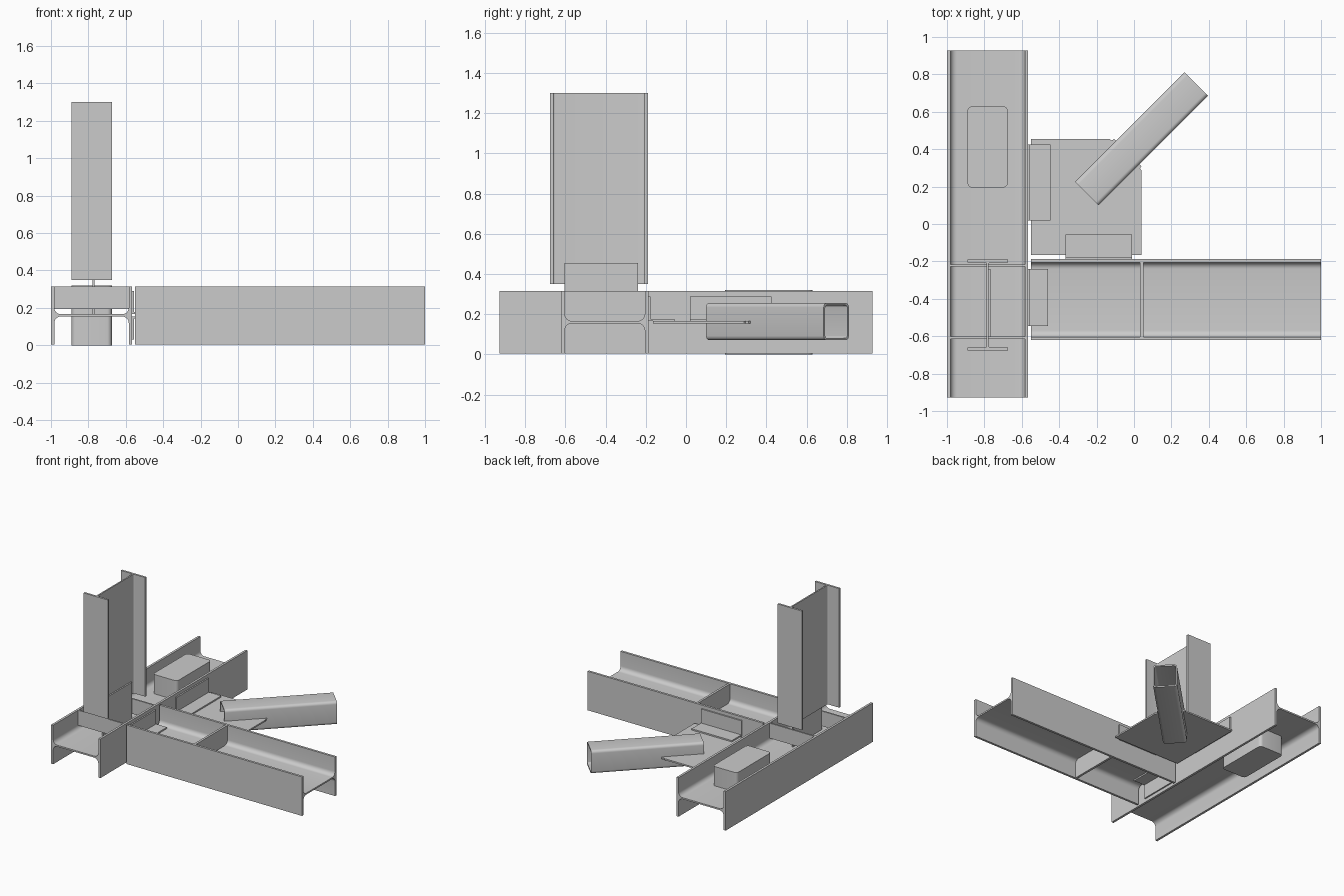
import bpy, bmesh
from math import sin, cos, pi, radians
from mathutils import Vector, Matrix

if "Cube" in bpy.data.objects:
    bpy.data.objects.remove(bpy.data.objects["Cube"])


def finish(name, bm):
    bmesh.ops.recalc_face_normals(bm, faces=bm.faces)
    me = bpy.data.meshes.new(name)
    bm.to_mesh(me)
    bm.free()
    ob = bpy.data.objects.new(name, me)
    bpy.context.collection.objects.link(ob)
    bpy.ops.object.select_all(action='DESELECT')
    ob.select_set(True)
    bpy.context.view_layer.objects.active = ob
    bpy.ops.object.shade_smooth_by_angle(angle=radians(35))
    return ob


def prism(name, pts, place, a, b):
    """Extrude a 2D outline from a to b; place(u, v, w) gives the 3D point."""
    bm = bmesh.new()
    lo, hi = ([bm.verts.new(place(u, v, w)) for u, v in pts] for w in (a, b))
    n = len(pts)
    bm.faces.new(lo)
    bm.faces.new(hi)
    for i in range(n):
        j = (i + 1) % n
        bm.faces.new((lo[i], lo[j], hi[j], hi[i]))
    return finish(name, bm)


def box(name, x0, x1, y0, y1, z0, z1):
    return prism(name, [(x0, y0), (x1, y0), (x1, y1), (x0, y1)],
                 lambda u, v, w: (u, v, w), z0, z1)


def i_section(depth, width, flange, web, r, seg=6):
    """I outline: depth along u, flange width along v, filleted root corners."""
    d, h, t = depth / 2, width / 2, web / 2
    c = (d - flange - r, t + r)
    q = [(d, h), (d - flange, h)]
    q += [(c[0] + r * cos(k * pi / 2 / seg), c[1] - r * sin(k * pi / 2 / seg))
          for k in range(seg + 1)]
    left = [(-u, v) for u, v in reversed(q)]
    top = q + left
    return top + [(u, -v) for u, v in reversed(top)]


def rounded(w, h, r, seg=5):
    pts = []
    for i, (sx, sy) in enumerate(((1, 1), (-1, 1), (-1, -1), (1, -1))):
        for k in range(seg + 1):
            a = (i + k / seg) * pi / 2
            pts.append((sx * (w / 2 - r) + r * cos(a), sy * (h / 2 - r) + r * sin(a)))
    return pts


ZC = 0.16  # mid-height of the floor steel

# floor beams lying with horizontal webs
beam = i_section(0.434, 0.311, 0.018, 0.012, 0.035)
prism("main_beam", beam, lambda u, v, w: (u - 0.783, w, v + ZC), -0.928, 0.928)
prism("side_beam", beam, lambda u, v, w: (w, u - 0.404, v + ZC), -0.55, 1.0)

# upright column
prism("column", i_section(0.486, 0.215, 0.016, 0.011, 0.008),
      lambda u, v, w: (v - 0.7825, u - 0.433, w), 0.35, 1.3)

# column base: splice tab and cross stiffeners
box("column_tab", -0.777, -0.766, -0.605, -0.24, 0.166, 0.455)
for i, y in enumerate((-0.222, -0.608)):
    box(f"column_stiffener_{i}", -0.983, -0.583, y - 0.006, y + 0.006, 0.195, 0.315)

# stiffeners above and below the side beam web
for i, (z0, z1) in enumerate(((0.166, 0.315), (0.005, 0.154))):
    box(f"side_beam_stiffener_{i}", 0.033, 0.051, -0.603, -0.205, z0, z1)

# solid block through the main beam web
prism("beam_block", rounded(0.215, 0.434, 0.025),
      lambda u, v, w: (u - 0.7825, v + 0.412, w), 0.0, 0.32)

# gusset plate with the corner cut for the brace
prism("gusset_plate",
      [(-0.55, -0.165), (0.04, -0.165), (0.04, 0.288), (0.032, 0.297), (0.04, 0.31),
       (-0.105, 0.455), (-0.12, 0.447), (-0.13, 0.455), (-0.55, 0.455)],
      lambda u, v, w: (u, v, w), 0.154, 0.166)


# connection angles
def angle(name, place, leg, a, b):
    t = 0.011
    prism(name, [(0, 0), (leg, 0), (leg, t), (t, t), (t, 0.123), (0, 0.123)], place, a, b)


for i, s in enumerate((1, -1)):
    angle(f"beam_angle_{i}", lambda u, v, w: (u - 0.566, w, ZC + s * (v + 0.006)),
          0.107, -0.545, -0.24)
angle("gusset_angle_main", lambda u, v, w: (u - 0.566, w, v + 0.166), 0.12, 0.02, 0.425)
angle("gusset_angle_side", lambda u, v, w: (w, u - 0.187, v + 0.166), 0.13, -0.365, -0.01)

# hollow diagonal brace
bm = bmesh.new()
m = Matrix.Translation((0.04, 0.455, 0.163)) @ Matrix.Rotation(radians(45), 4, 'Z')
rings = [[bm.verts.new(m @ Vector((x, u, v))) for u, v in sec]
         for sec, x in ((rounded(0.177, 0.185, 0.022), -0.4137),
                        (rounded(0.177, 0.185, 0.022), 0.4137),
                        (rounded(0.155, 0.163, 0.011), 0.4137),
                        (rounded(0.155, 0.163, 0.011), -0.4137))]
for k in range(4):
    p, q = rings[k], rings[(k + 1) % 4]
    for i in range(len(p)):
        j = (i + 1) % len(p)
        bm.faces.new((p[i], p[j], q[j], q[i]))
finish("diagonal_brace", bm)
